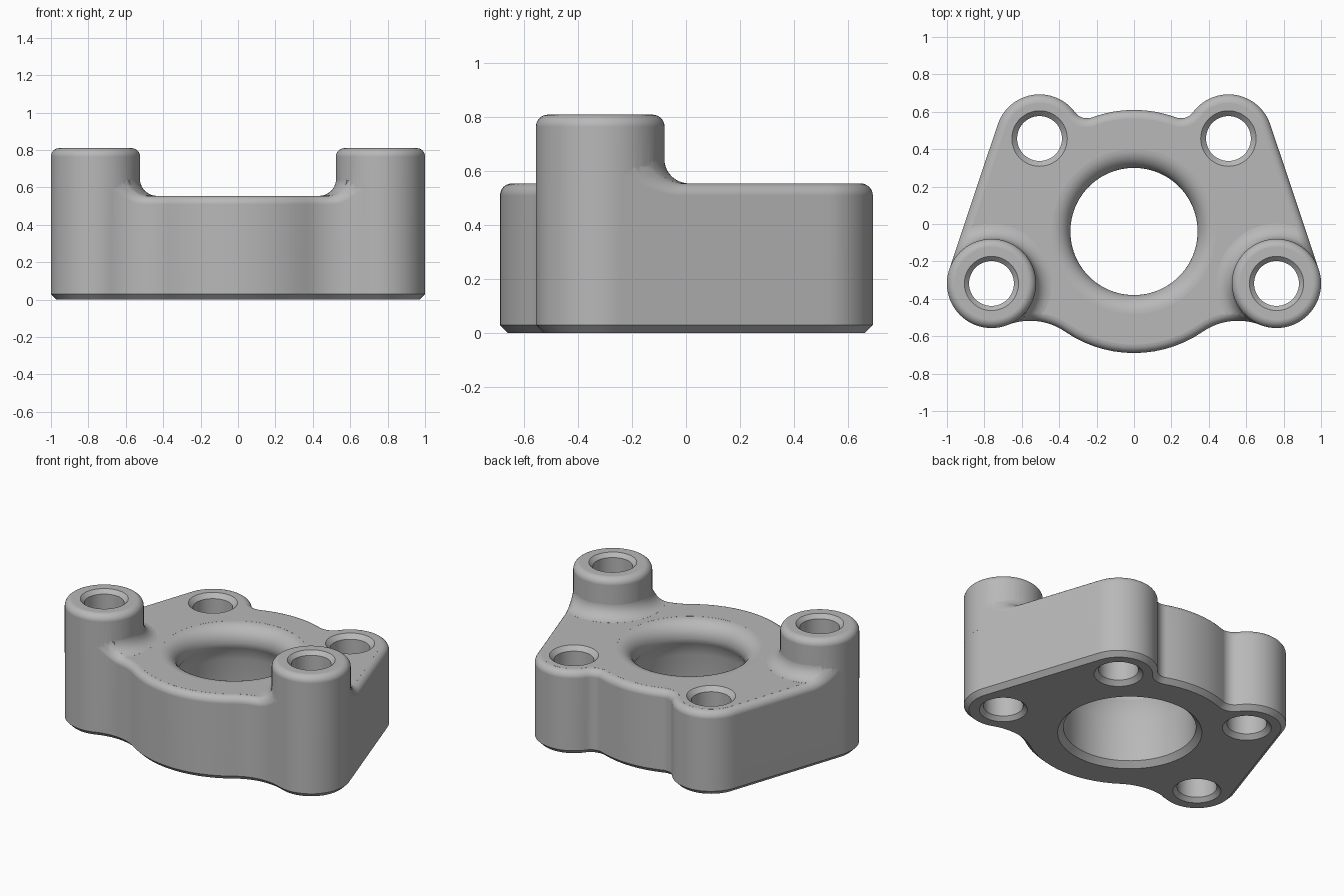
import bpy, bmesh, math
from mathutils import Vector

if "Cube" in bpy.data.objects:
    bpy.data.objects.remove(bpy.data.objects["Cube"])

TOP, POST_TOP = 0.555, 0.81      # plate and post heights
EDGE, CHAMFER, FLARE = 0.045, 0.03, 0.09
EPS = 0.0004                     # keeps boolean surfaces from coinciding
HUB, HUB_R = Vector((0, -0.04)), 0.65
POST, POST_R = Vector((0.762, -0.318)), 0.238
LUG, LUG_R = Vector((0.505, 0.457)), 0.236
BORE_R, BORE_ROUND = 0.34, 0.1

grey = bpy.data.materials.new("plain grey")
grey.use_nodes = True
colour = (0.48, 0.48, 0.48, 1)
grey.diffuse_color = colour
grey.node_tree.nodes["Principled BSDF"].inputs["Base Color"].default_value = colour


def new_object(name, bm):
    bmesh.ops.recalc_face_normals(bm, faces=bm.faces)
    mesh = bpy.data.meshes.new(name)
    bm.to_mesh(mesh)
    bm.free()
    mesh.materials.append(grey)
    obj = bpy.data.objects.new(name, mesh)
    bpy.context.collection.objects.link(obj)
    return obj


def skin(name, rings):
    """Closed solid through rings of points, capped at both ends."""
    bm = bmesh.new()
    loops = [[bm.verts.new(p) for p in ring] for ring in rings]
    n = len(loops[0])
    for a, b in zip(loops, loops[1:]):
        for i in range(n):
            j = (i + 1) % n
            bm.faces.new((a[i], a[j], b[j], b[i]))
    bm.faces.new(loops[0][::-1])
    bm.faces.new(loops[-1])
    return new_object(name, bm)


def revolve(name, centre, profile, n=64):
    """Solid of revolution about a vertical axis from (radius, z) points."""
    steps = [2 * math.pi * i / n for i in range(n)]
    return skin(name, [[(centre[0] + r * math.cos(t), centre[1] + r * math.sin(t), z)
                        for t in steps] for r, z in profile])


def combine(target, other, operation):
    mod = target.modifiers.new("combine", 'BOOLEAN')
    mod.operation, mod.solver, mod.object = operation, 'EXACT', other
    bpy.context.view_layer.objects.active = target
    bpy.ops.object.modifier_apply(modifier=mod.name)
    bpy.data.objects.remove(other)


def bend(r, z, radius, start, end, n=8):
    """Quarter-round points for a profile."""
    return [(r + radius * math.cos(t), z + radius * math.sin(t))
            for t in (math.radians(start + (end - start) * i / n) for i in range(n + 1))]


# Outline: tangent arcs for one half, mirrored
def fillet_centre(c1, r1, c2, r2, f, side):
    a, b, d = r1 + f, r2 + f, (c2 - c1).length
    u = (c2 - c1) / d
    along = (a * a - b * b + d * d) / (2 * d)
    return c1 + u * along + Vector((-u.y, u.x)) * side * math.sqrt(a * a - along * along)


def heading(a, b):
    return math.atan2(b.y - a.y, b.x - a.x)


def arc(c, r, start, end, sign=1):
    turn = (end - start + math.pi) % (2 * math.pi) - math.pi
    n = max(4, round(abs(turn) * 11))
    pts = []
    for i in range(n + 1):
        t = start + turn * i / n
        out = Vector((math.cos(t), math.sin(t)))
        pts.append((c + out * r, out * sign))
    return pts


FRONT_F, BACK_F = 0.33, 0.08
front = fillet_centre(HUB, HUB_R, POST, POST_R, FRONT_F, -1)
back = fillet_centre(HUB, HUB_R, LUG, LUG_R, BACK_F, 1)
side = heading(POST, LUG) - math.acos((POST_R - LUG_R) / (LUG - POST).length)
out = Vector((math.cos(side), math.sin(side)))
line_a, line_b = POST + out * POST_R, LUG + out * LUG_R

half = arc(HUB, HUB_R, -math.pi / 2, heading(HUB, front))
half += arc(front, FRONT_F, heading(front, HUB), heading(front, POST), -1)[1:]
half += arc(POST, POST_R, heading(POST, front), side)[1:]
half += [(line_a.lerp(line_b, i / 30), out) for i in range(1, 30)]
half += arc(LUG, LUG_R, side, heading(LUG, back))
half += arc(back, BACK_F, heading(back, LUG), heading(back, HUB), -1)[1:]
half += arc(HUB, HUB_R, heading(HUB, back), math.pi / 2)[1:]
flip = Vector((-1, 1))
outline = half + [(p * flip, n * flip) for p, n in half[-2:0:-1]]


# Plate: rounded rim that climbs the flare at the foot of each post
def surface(p):
    gap = (Vector((abs(p.x), p.y)) - POST).length - POST_R
    k = FLARE - min(max(gap, 0), FLARE)
    return TOP + FLARE - math.sqrt(FLARE ** 2 - k * k)


def ring(inset, height):
    pts = [p - n * inset for p, n in outline]
    return [(p.x, p.y, height(p)) for p in pts]


rings = [ring(CHAMFER, lambda p: 0), ring(0, lambda p: CHAMFER)]
for i in range(7):
    t = math.pi / 2 * i / 6
    drop = EDGE * (1 - math.sin(t))
    rings.append(ring(EDGE * (1 - math.cos(t)), lambda p, d=drop: surface(p) - d))
rings.append(ring(EDGE, lambda p: 0.72))
body = skin("flange_body", rings)

# Envelope that gives the plate its flat top and flared post feet
envelope = skin("envelope", [[(x, y, z) for x, y in ((-2, -2), (2, -2), (2, 2), (-2, 2))]
                             for z in (-1, TOP + EPS)])
for s in (-1, 1):
    foot = bend(POST_R + FLARE, TOP + FLARE + EPS, FLARE, 265, 180, 10)
    combine(envelope, revolve("foot", (s * POST.x, POST.y),
                              [(foot[0][0], 0.3)] + foot), 'UNION')
combine(body, envelope, 'INTERSECT')

# Posts
for s in (-1, 1):
    cap = bend(POST_R + EPS - EDGE, POST_TOP - EDGE, EDGE, 0, 90)
    combine(body, revolve("post", (s * POST.x, POST.y), [(POST_R + EPS, 0.45)] + cap), 'UNION')

# Centre bore: chamfered mouth, wide lower bore, rounded lip
lip = bend(BORE_R + BORE_ROUND, TOP - BORE_ROUND, BORE_ROUND, 180, 90, 10)
combine(body, revolve("bore", HUB, [(0.47, -0.035), (0.4, 0.035), (0.4, 0.32),
                                    (BORE_R, 0.42)] + lip + [(lip[-1][0], 1)], 96), 'DIFFERENCE')

# Bolt holes, chamfered at both ends
for centre, top, c in ((POST, POST_TOP, 0.025), (LUG, TOP, 0.028)):
    for s in (-1, 1):
        r = 0.12
        combine(body, revolve("bolt_hole", (s * centre.x, centre.y),
                              [(r + 2 * c, -c), (r, c), (r, top - c), (r + 2 * c, top + c)],
                              48), 'DIFFERENCE')

# Smooth shading with crisp chamfer edges
bpy.ops.object.select_all(action='DESELECT')
body.select_set(True)
bpy.context.view_layer.objects.active = body
bpy.ops.object.shade_smooth_by_angle(angle=math.radians(32))
weighted = body.modifiers.new("even_shading", 'WEIGHTED_NORMAL')
weighted.keep_sharp = True
